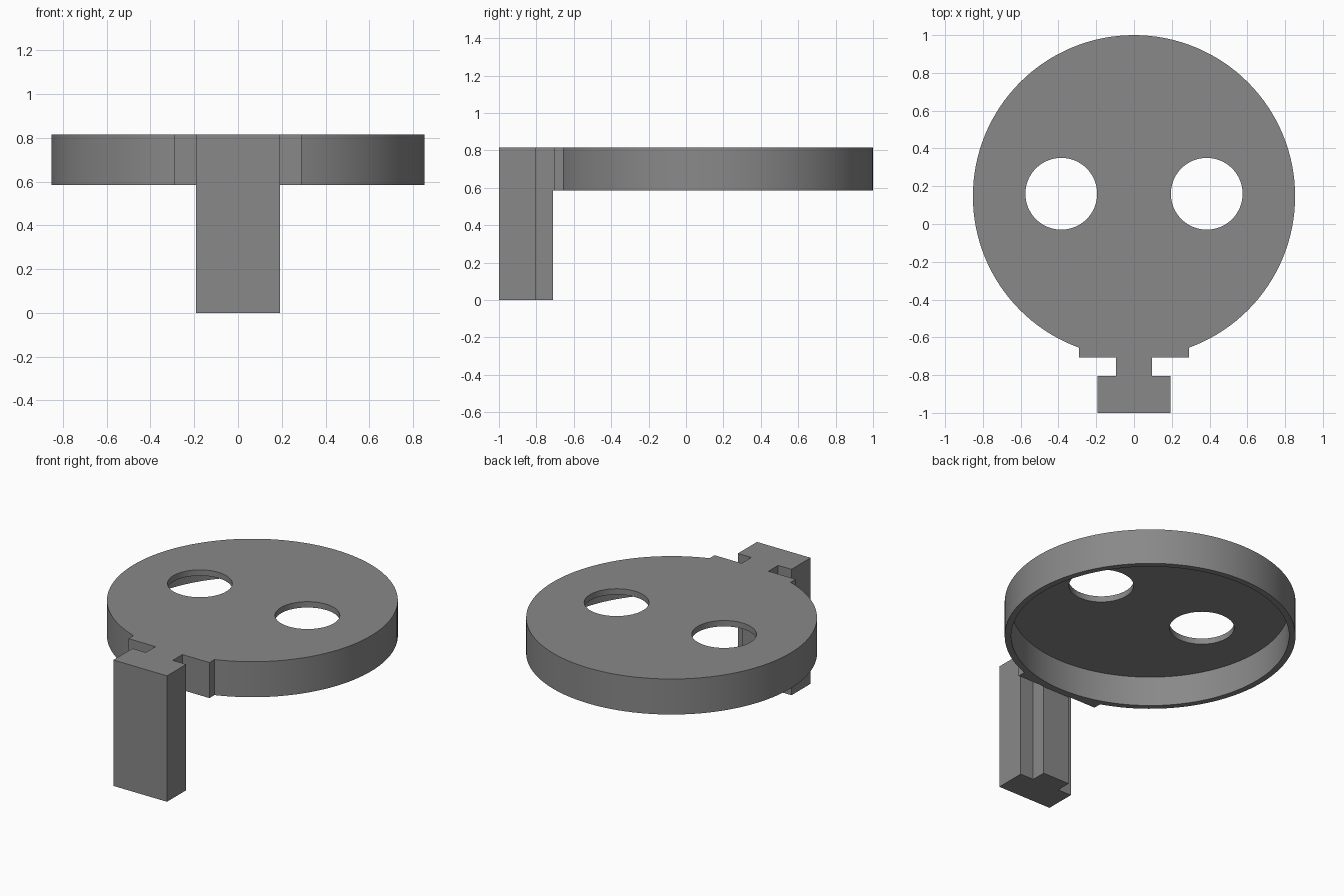
import bpy, bmesh, math

if "Cube" in bpy.data.objects:
    bpy.data.objects.remove(bpy.data.objects["Cube"])

grey = bpy.data.materials.new("plain grey")
grey.diffuse_color = (0.25, 0.25, 0.25, 1)
grey.use_nodes = True
grey.node_tree.nodes["Principled BSDF"].inputs["Base Color"].default_value = grey.diffuse_color

CY, R = 0.147, 0.853        # disc centre y and radius
Z0, Z1 = 0.585, 0.815       # disc bottom and top
WALL = 0.038


def prism(name, outline, z0, z1):
    """Closed prism over a counter-clockwise outline."""
    bm = bmesh.new()
    face = bm.faces.new([bm.verts.new((x, y, z0)) for x, y in outline])
    top = bmesh.ops.extrude_face_region(bm, geom=[face])["geom"]
    bmesh.ops.translate(bm, vec=(0, 0, z1 - z0),
                        verts=[v for v in top if isinstance(v, bmesh.types.BMVert)])
    bmesh.ops.recalc_face_normals(bm, faces=bm.faces)
    mesh = bpy.data.meshes.new(name)
    bm.to_mesh(mesh)
    bm.free()
    mesh.materials.append(grey)
    obj = bpy.data.objects.new(name, mesh)
    bpy.context.collection.objects.link(obj)
    return obj


def circle(x, y, r, n):
    return [(x + r * math.sin(-2 * math.pi * i / n), y + r * math.cos(2 * math.pi * i / n))
            for i in range(n)]


def combine(target, other, operation):
    mod = target.modifiers.new(operation.lower(), "BOOLEAN")
    mod.operation, mod.object, mod.solver = operation, other, "EXACT"
    bpy.context.view_layer.objects.active = target
    bpy.ops.object.modifier_apply(modifier=mod.name)
    bpy.data.objects.remove(other)


# Round cap with a flat mounting pad on its front edge
cap = prism("round_cap", circle(0, CY, R, 128), Z0, Z1)
pad = prism("mounting_pad", [(-0.29, -0.706), (0.29, -0.706), (0.29, -0.6), (-0.29, -0.6)], Z0, Z1)
combine(cap, pad, "UNION")

# Hollow underside
cavity = prism("cavity", circle(0, CY, R - WALL, 128), Z0 - 0.1, Z1 - WALL)
combine(cap, cavity, "DIFFERENCE")

# Two round through holes
for x in (-0.385, 0.385):
    hole = prism("hole", circle(x, 0.16, 0.19, 64), Z0, Z1 + 0.1)
    combine(cap, hole, "DIFFERENCE")

# T-section leg: wide front flange and narrow web reaching the pad
half = [(0.192, -1.0), (0.192, -0.805), (0.096, -0.805), (0.096, -0.71)]
leg = prism("leg", half + [(-x, y) for x, y in reversed(half)], 0, Z1)
leg.location.y = 0

# Web bridge joins the leg and the pad
bridge = prism("bridge", [(-0.096, -0.712), (0.096, -0.712), (0.096, -0.7), (-0.096, -0.7)], Z0, Z1)
combine(leg, bridge, "UNION")
combine(cap, leg, "UNION")
cap.name = "cap_with_leg"

# Smooth round walls, sharp edges elsewhere
bpy.ops.object.select_all(action="DESELECT")
cap.select_set(True)
bpy.context.view_layer.objects.active = cap
bpy.ops.object.shade_smooth_by_angle(angle=math.radians(30))
